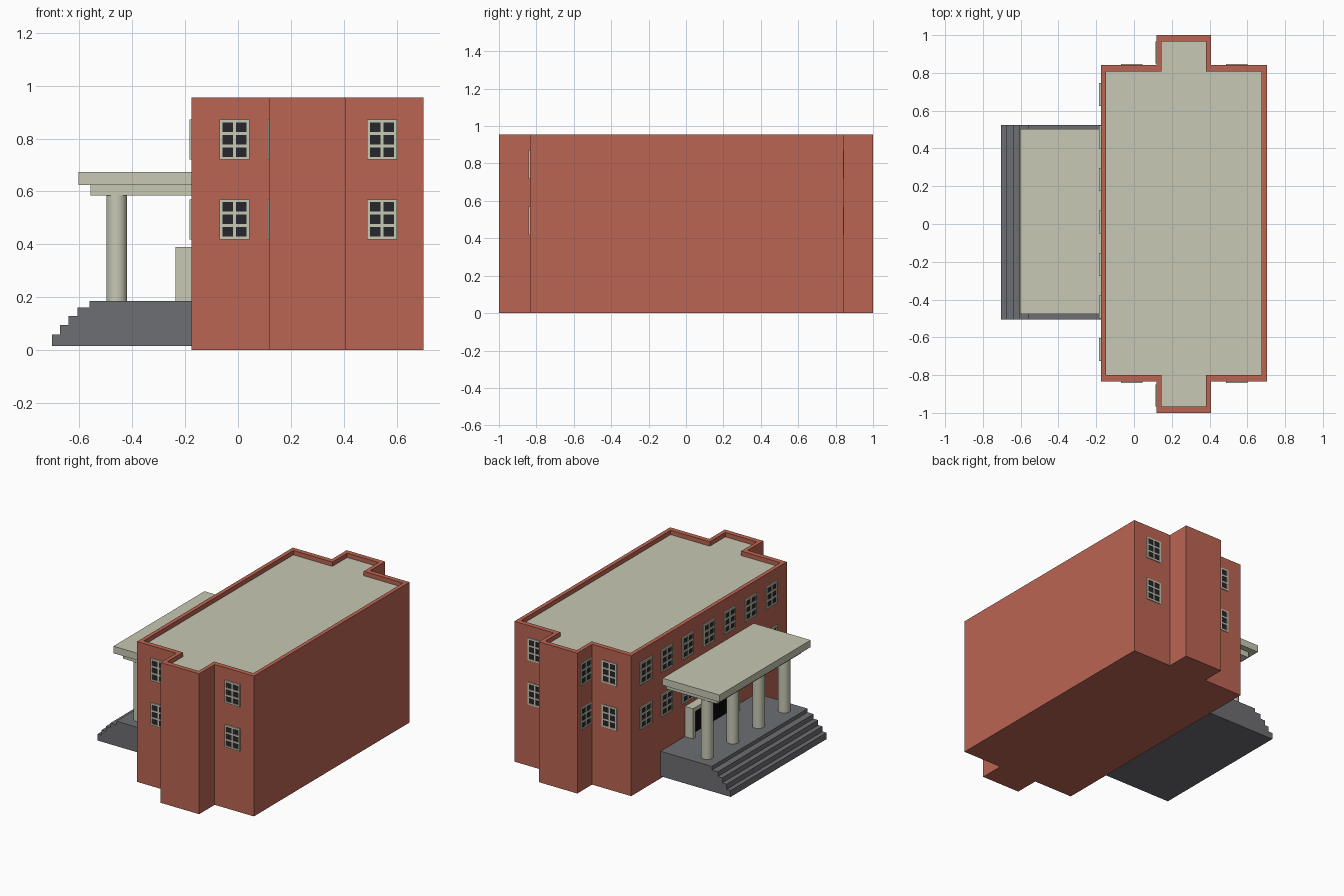
import bpy, bmesh
from math import pi
from mathutils import Matrix, Vector

if "Cube" in bpy.data.objects:
    bpy.data.objects.remove(bpy.data.objects["Cube"])


def material(name, rgb):
    m = bpy.data.materials.new(name)
    m.diffuse_color = (*rgb, 1)
    m.use_nodes = True
    m.node_tree.nodes["Principled BSDF"].inputs["Base Color"].default_value = m.diffuse_color
    return m


BRICK = material("brick", (0.50, 0.13, 0.085))
CREAM = material("cream", (0.58, 0.58, 0.46))
STONE = material("dark_stone", (0.155, 0.157, 0.17))
GLASS = material("dark_glass", (0.02, 0.02, 0.025))
BLACK = material("black_door", (0.003, 0.003, 0.003))


def finish(name, bm, *mats):
    bmesh.ops.recalc_face_normals(bm, faces=bm.faces)
    me = bpy.data.meshes.new(name)
    bm.to_mesh(me)
    bm.free()
    for m in mats:
        me.materials.append(m)
    ob = bpy.data.objects.new(name, me)
    bpy.context.collection.objects.link(ob)
    return ob


def add_box(bm, lo, hi, mat=0):
    lo, hi = Vector(lo), Vector(hi)
    m = Matrix.Translation((lo + hi) / 2) @ Matrix.Diagonal((*(hi - lo), 1))
    verts = bmesh.ops.create_cube(bm, size=1, matrix=m)["verts"]
    for f in {f for v in verts for f in v.link_faces}:
        f.material_index = mat


def box(name, lo, hi, mat):
    bm = bmesh.new()
    add_box(bm, lo, hi)
    return finish(name, bm, mat)


# Cross-shaped footprint, optionally inset for the parapet
X0, X1, W0, W1 = -0.176, 0.703, 0.118, 0.408
Y0, Y1 = -0.833, 0.841


def footprint(i=0.0, j=0.0):
    a, b, c, d = X0 + i, X1 - i, W0 + i, W1 - i
    s, n, e = Y0 + j, Y1 - j, 1 - j
    return [(a, s), (c, s), (c, -e), (d, -e), (d, s), (b, s),
            (b, n), (d, n), (d, e), (c, e), (c, n), (a, n)]


# Brick shell with a raised parapet rim around the sunken roof
HEIGHT, ROOF = 0.955, 0.925
outer, inner = footprint(), footprint(0.027, 0.033)
bm = bmesh.new()
rings = [[bm.verts.new((x, y, z)) for x, y in pts]
         for pts, z in ((outer, 0), (outer, HEIGHT), (inner, HEIGHT), (inner, ROOF))]
for r, q in zip(rings, rings[1:]):
    for k in range(12):
        n = (k + 1) % 12
        bm.faces.new((r[k], r[n], q[n], q[k]))
bm.faces.new(rings[0])
roof = bm.faces.new(rings[-1])
roof.material_index = 1
finish("brick_building", bm, BRICK, CREAM)


# Windows: cream bars, two by three dark panes; local +z is outward
def window(name, centre, angle, width, out):
    h, bar, back = 0.152, 0.011, -0.01
    w = width / 2
    bm = bmesh.new()
    add_box(bm, (-w + .002, -h / 2 + .002, back), (w - .002, h / 2 - .002, out * 0.4), 1)
    for k in range(3):
        x = -w + k * (width - bar) / 2
        add_box(bm, (x, -h / 2, back), (x + bar, h / 2, out))
    for k in range(4):
        y = -h / 2 + k * (h - bar) / 3
        add_box(bm, (-w, y, back), (w, y + bar, out))
    ob = finish(name, bm, CREAM, GLASS)
    ob.matrix_world = (Matrix.Translation(centre) @ Matrix.Rotation(angle, 4, "Z")
                       @ Matrix.Rotation(pi / 2, 4, "X"))


for floor, z in (("lower", 0.494), ("upper", 0.796)):
    # entrance side
    for k in range(7):
        window(f"{floor}_entrance_window", (X0, 0.686 - 0.225 * k, z), -pi / 2, 0.122, 0.008)
    # both ends and the entrance-facing flanks of the end bays
    for x in (-0.013, 0.545):
        window(f"{floor}_front_window", (x, Y0, z), 0, 0.114, 0.008)
        window(f"{floor}_back_window", (x, Y1, z), pi, 0.114, 0.005)
    for y in (-0.908, 0.908):
        window(f"{floor}_bay_window", (W0, y, z), -pi / 2, 0.115, 0.005)

# Porch platform with steps, extruded from its side profile
treads = [(-0.704, 0.059), (-0.674, 0.094), (-0.641, 0.128), (-0.607, 0.160), (-0.562, 0.185)]
profile, z = [(-0.17, 0.015)], 0.015
for x, top in treads:
    profile += [(x, z), (x, top)]
    z = top
profile.append((-0.17, z))
bm = bmesh.new()
face = bm.faces.new([bm.verts.new((x, -0.505, z)) for x, z in profile])
geom = bmesh.ops.extrude_face_region(bm, geom=[face])["geom"]
bmesh.ops.translate(bm, vec=(0, 1.03, 0), verts=[v for v in geom if isinstance(v, bmesh.types.BMVert)])
finish("porch_steps", bm, STONE)

# Canopy slab over a slightly smaller lower slab
box("canopy_slab", (-0.604, -0.477, 0.625), (-0.17, 0.502, 0.673), CREAM)
box("canopy_beam", (-0.558, -0.437, 0.585), (-0.17, 0.462, 0.625), CREAM)

# Row of round columns
for k in range(4):
    bm = bmesh.new()
    bmesh.ops.create_cone(bm, cap_ends=True, segments=32, radius1=0.039, radius2=0.039, depth=0.402,
                          matrix=Matrix.Translation((-0.459, 0.427 - 0.276 * k, 0.385)))
    for f in bm.faces:
        f.smooth = len(f.verts) == 4
    finish("porch_column", bm, CREAM)

# Doorway: projecting frame around a dark opening
D0, D1, T = -0.24, 0.263, 0.028
bm = bmesh.new()
add_box(bm, (-0.237, D0, 0.184), (-0.17, D0 + T, 0.39))
add_box(bm, (-0.237, D1 - T, 0.184), (-0.17, D1, 0.39))
add_box(bm, (-0.237, D0 + T, 0.39 - T), (-0.17, D1 - T, 0.39))
finish("door_frame", bm, CREAM)
box("door_opening", (-0.19, D0 + T, 0.184), (-0.17, D1 - T, 0.39 - T), BLACK)
